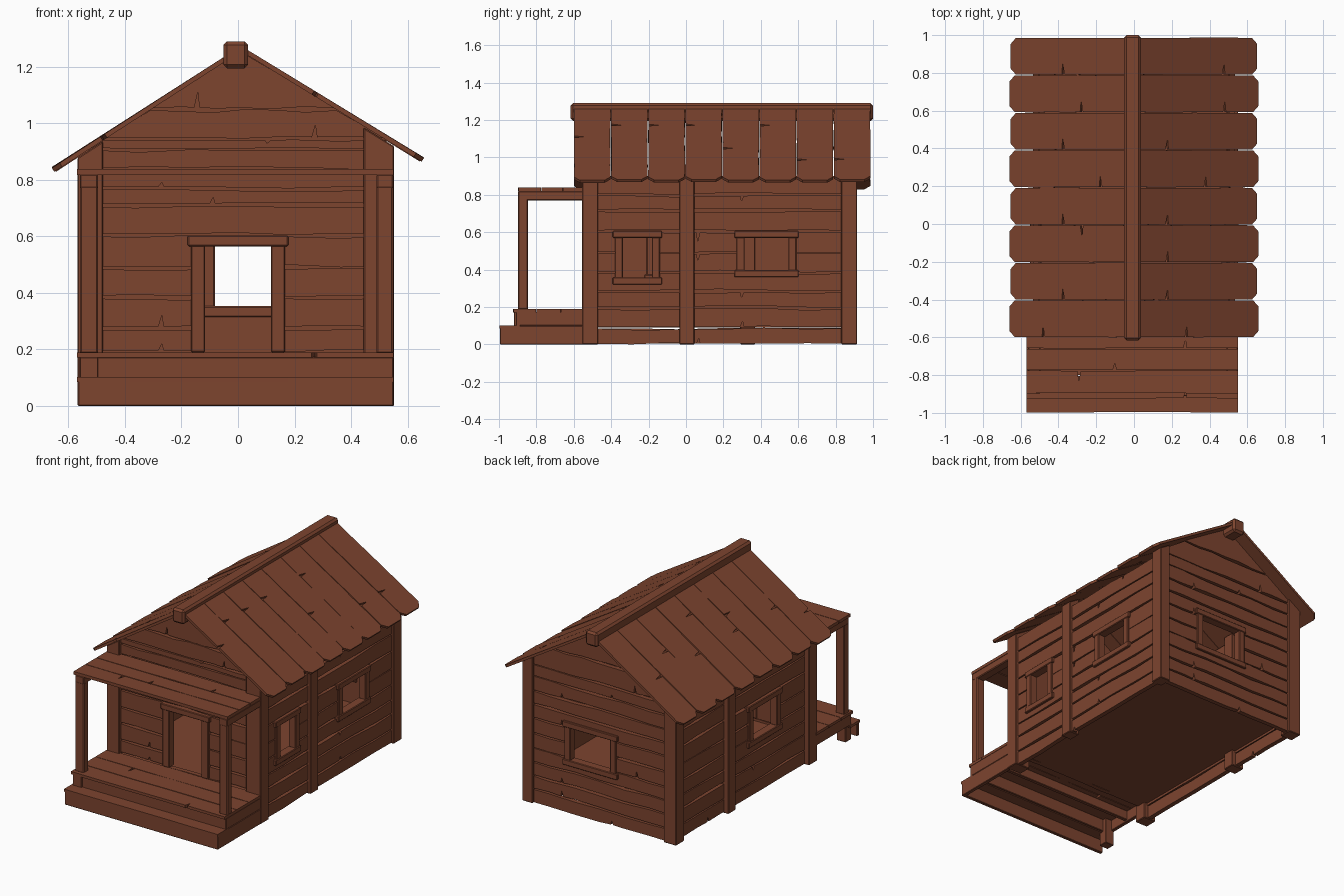
import bpy, bmesh, math, random
from mathutils import Vector

if "Cube" in bpy.data.objects:
    bpy.data.objects.remove(bpy.data.objects["Cube"])

random.seed(7)
wood = bpy.data.materials.new("brown wood")
wood.diffuse_color = (0.205, 0.058, 0.028, 1)
wood.use_nodes = True
wood.node_tree.nodes["Principled BSDF"].inputs["Base Color"].default_value = wood.diffuse_color


def finish(bm, name):
    bmesh.ops.recalc_face_normals(bm, faces=bm.faces)
    me = bpy.data.meshes.new(name)
    bm.to_mesh(me)
    bm.free()
    me.materials.append(wood)
    ob = bpy.data.objects.new(name, me)
    bpy.context.collection.objects.link(ob)
    return ob


def add_box(bm, lo, hi):
    vs = bmesh.ops.create_cube(bm, size=1)["verts"]
    for v in vs:
        v.co = Vector([lo[i] + (v.co[i] + 0.5) * (hi[i] - lo[i]) for i in range(3)])


def box(name, lo, hi, bevel=0.006):
    bm = bmesh.new()
    add_box(bm, lo, hi)
    if bevel:
        bmesh.ops.bevel(bm, geom=bm.edges[:], offset=bevel, segments=1, affect='EDGES')
    return finish(bm, name)


def edge_points(a, b, v, inward, notch, rough):
    """Uneven board edge from a to b, optionally with one V-shaped split."""
    n = 6
    k = random.randint(1, n - 2)
    pts = []
    for i in range(n + 1):
        u = a + (b - a) * i / n
        off = rough * random.random() if 0 < i < n else rough * 0.3
        pts.append((u, v + inward * off))
        if notch and i == k:
            s = 1 if b > a else -1
            m = u + s * abs(b - a) / n * 0.5
            pts += [(m - s * 0.009, v + inward * rough * 0.5), (m + s * 0.003, v + inward * notch),
                    (m + s * 0.009, v + inward * rough * 0.5)]
    return pts


def prism(bm, place, pts, d0, d1):
    a = [bm.verts.new(place(u, v, d0)) for u, v in pts]
    b = [bm.verts.new(place(u, v, d1)) for u, v in pts]
    bm.faces.new(a)
    bm.faces.new(b[::-1])
    for i in range(len(a)):
        j = (i + 1) % len(a)
        bm.faces.new((a[i], b[i], b[j], a[j]))


def board(bm, place, low, high, v0, v1, d0, d1, rough=0.005, chamfer=0, split=0.4):
    """Board outlined in (u, v) and given thickness from d0 to d1."""
    nb, nt = [(0.3 + 0.2 * random.random()) * (v1 - v0) if random.random() < split else 0
              for _ in range(2)]
    if nb:
        nt = 0
    c = chamfer
    pts = edge_points(low[0], low[1] - c, v0, 1, min(nb, 0.06), rough)
    if c:
        pts += [(low[1], v0 + c), (high[1], v1 - c)]
    pts += edge_points(high[1] - c, high[0], v1, -1, min(nt, 0.06), rough)
    prism(bm, place, pts, d0, d1)


def along_x(u, v, d):
    return Vector((u, d, v))


def along_y(u, v, d):
    return Vector((d, u, v))


def flat(u, v, d):
    return Vector((u, v, d))


def wall(name, place, rows, extent, d, openings):
    """Stacked boards over a thin lining, with openings cut out."""
    bm = bmesh.new()
    for z0, z1 in zip(rows, rows[1:]):
        board(bm, place, extent(z0), extent(z1), z0, z1, *d, rough=0.012)
    lining = bmesh.new()
    inner = min(d, key=abs)
    s = math.copysign(1, inner)
    zs = rows[1:]
    prism(lining, place, [(extent(z)[1], z) for z in zs] + [(extent(z)[0], z) for z in zs[::-1]],
          inner - s * 0.001, inner - s * 0.005)
    obs = [finish(bm, name), finish(lining, name + "_lining")]
    cut = bmesh.new()
    for u0, u1, z0, z1 in openings:
        add_box(cut, place(u0, z0, d[0] - 0.05), place(u1, z1, d[1] + 0.05))
    cutter = finish(cut, "cutter")
    cutter.hide_render = True
    for ob in obs:
        mod = ob.modifiers.new("openings", 'BOOLEAN')
        mod.operation, mod.solver, mod.object = 'DIFFERENCE', 'EXACT', cutter
        bpy.context.view_layer.objects.active = ob
        bpy.ops.object.modifier_apply(modifier=mod.name)
    bpy.data.objects.remove(cutter)


def frame(name, place, o, d, jamb=0.04, sill=True):
    """Side boards, top board and sill around an opening."""
    u0, u1, z0, z1 = o
    parts = [("left", u0 - jamb, u0 + 0.003, z0, z1), ("right", u1 - 0.003, u1 + jamb, z0, z1),
             ("top", u0 - jamb - 0.012, u1 + jamb + 0.012, z1 - 0.005, z1 + 0.033)]
    if sill:
        parts.append(("sill", u0 - jamb - 0.012, u1 + jamb + 0.012, z0 - 0.035, z0 + 0.003))
    for side, a, b, c, e in parts:
        out = 0.004 if side in ("top", "sill") else 0
        box(f"{name}_{side}", place(a, c, d[0] - out), place(b, e, d[1] + out), 0.004)


# Roof underside: height at the middle and fall per unit of width
RIGHT, LEFT = (1.262, 0.615), (1.248, 0.645)


# End walls with gables that meet the roof
def gable(z):
    r, l = [max(0.008, min(0.545, (t + 0.002 - z) / f)) for t, f in (RIGHT, LEFT)]
    return (-l, r)


door = (-0.12, 0.12, 0.19, 0.57)
back_window = (-0.085, 0.21, 0.35, 0.57)
wall("front_wall", along_x, [0.1, 0.19, 0.275, 0.385, 0.49, 0.605, 0.71, 0.77, 0.835, 0.91, 0.945, 1.05, 1.245],
     gable, (-0.535, -0.505), [door])
wall("back_wall", along_x, [0.0, 0.09, 0.18, 0.27, 0.36, 0.46, 0.56, 0.65, 0.74, 0.835, 0.91, 1.05, 1.245],
     gable, (0.87, 0.90), [back_window])
frame("door_frame", along_x, door, (-0.55, -0.495), 0.046, False)
frame("back_window_frame", along_x, back_window, (0.86, 0.91))

# Side walls
side_rows = [0.0, 0.09, 0.195, 0.285, 0.385, 0.49, 0.605, 0.715, 0.8, 0.9]
right_windows = [(-0.34, -0.18, 0.355, 0.575), (0.31, 0.55, 0.395, 0.575)]
left_windows = [(-0.17, 0.08, 0.37, 0.575)]
for label, s, wins in (("right", 1, right_windows), ("left", -1, left_windows)):
    d = tuple(sorted((s * 0.505, s * 0.535)))
    wall(label + "_wall", along_y, side_rows, lambda z: (-0.52, 0.885), d, wins)
    for i, w in enumerate(wins):
        frame(f"{label}_window_frame_{i}", along_y, w, tuple(sorted((s * 0.495, s * 0.547))))
    # Upright posts along each side, cut to the roof slope at the top
    mid = 0.005 if s > 0 else 0.33
    outer = 0.553 if s > 0 else 0.568
    top, fall = RIGHT if s > 0 else LEFT
    for part, y0, y1 in (("front", -0.555, -0.47), ("middle", mid - 0.04, mid + 0.04), ("back", 0.83, 0.915)):
        inner = 0.445 if (part, s) == ("front", 1) else 0.478
        bm = bmesh.new()
        prism(bm, along_x, [(s * inner, 0), (s * outer, 0), (s * outer, top - fall * outer - 0.003),
                            (s * inner, top - fall * inner - 0.003)], y0, y1)
        bmesh.ops.recalc_face_normals(bm, faces=bm.faces)
        bmesh.ops.bevel(bm, geom=bm.edges[:], offset=0.004, segments=1, affect='EDGES')
        finish(bm, f"{label}_{part}_post")

# Floor inside
box("floor", (-0.505, -0.535, 0.105), (0.505, 0.875, 0.17), 0)

# Roof boards and ridge beam
for label, s, (top, fall) in (("right", 1, RIGHT), ("left", -1, LEFT)):
    bm = bmesh.new()
    for i in range(8):
        y = -0.6 + i * 0.1985
        ang = math.atan(fall) - math.radians(random.uniform(-0.3, 0.25))
        ca, sa = math.cos(ang), math.sin(ang)
        length = (0.65 - 0.006 * (i % 2)) / ca

        def slope(u, v, d):
            return Vector((s * (u * ca + d * sa), v, top - u * sa + d * ca))
        board(bm, slope, (0.02, length), (0.02, length), y, y + 0.197, 0, 0.016,
              rough=0.003, chamfer=0.033, split=0.9)
    finish(bm, label + "_roof_boards")
box("ridge_beam", (-0.052, -0.617, 1.195), (0.036, 1.0, 1.29), 0.013)

# Porch deck with front and side boards
e = (-0.57, 0.55)
bm = bmesh.new()
for y0, y1 in ((-0.925, -0.8), (-0.8, -0.67), (-0.67, -0.54)):
    board(bm, flat, e, e, y0, y1, 0.172, 0.19)
finish(bm, "porch_deck")
box("deck_front_board", (-0.565, -0.91, 0.09), (0.55, -0.885, 0.173), 0.003)
box("deck_joist", (-0.55, -0.735, 0.11), (0.53, -0.71, 0.173), 0.003)
for label, x in (("left", -0.565), ("right", 0.525)):
    box(label + "_deck_board", (x, -0.905, 0.1), (x + 0.025, -0.55, 0.173), 0.003)

# Front step: tread, riser, one skirt and one leg
bm = bmesh.new()
board(bm, flat, e, e, -0.998, -0.895, 0.085, 0.102, rough=0.003, split=0)
finish(bm, "step_tread")
box("step_front_board", (-0.565, -0.995, 0), (0.55, -0.972, 0.09), 0.003)
box("step_right_skirt", (0.525, -0.985, 0), (0.55, -0.55, 0.1), 0.003)
box("step_left_leg", (-0.56, -0.92, 0), (-0.495, -0.86, 0.173), 0.003)

# Porch posts, side rails and flat canopy
for label, x0, x1 in (("left", -0.56, -0.495), ("right", 0.49, 0.55)):
    box(label + "_porch_post", (x0, -0.898, 0.185), (x1, -0.845, 0.78), 0.006)
    box(label + "_porch_rail", (x0, -0.898, 0.77), (x1, -0.54, 0.82), 0.005)
bm = bmesh.new()
for y0, y1 in ((-0.898, -0.775), (-0.774, -0.66), (-0.659, -0.53)):
    board(bm, flat, e, e, y0, y1, 0.818, 0.838)
finish(bm, "porch_canopy")
